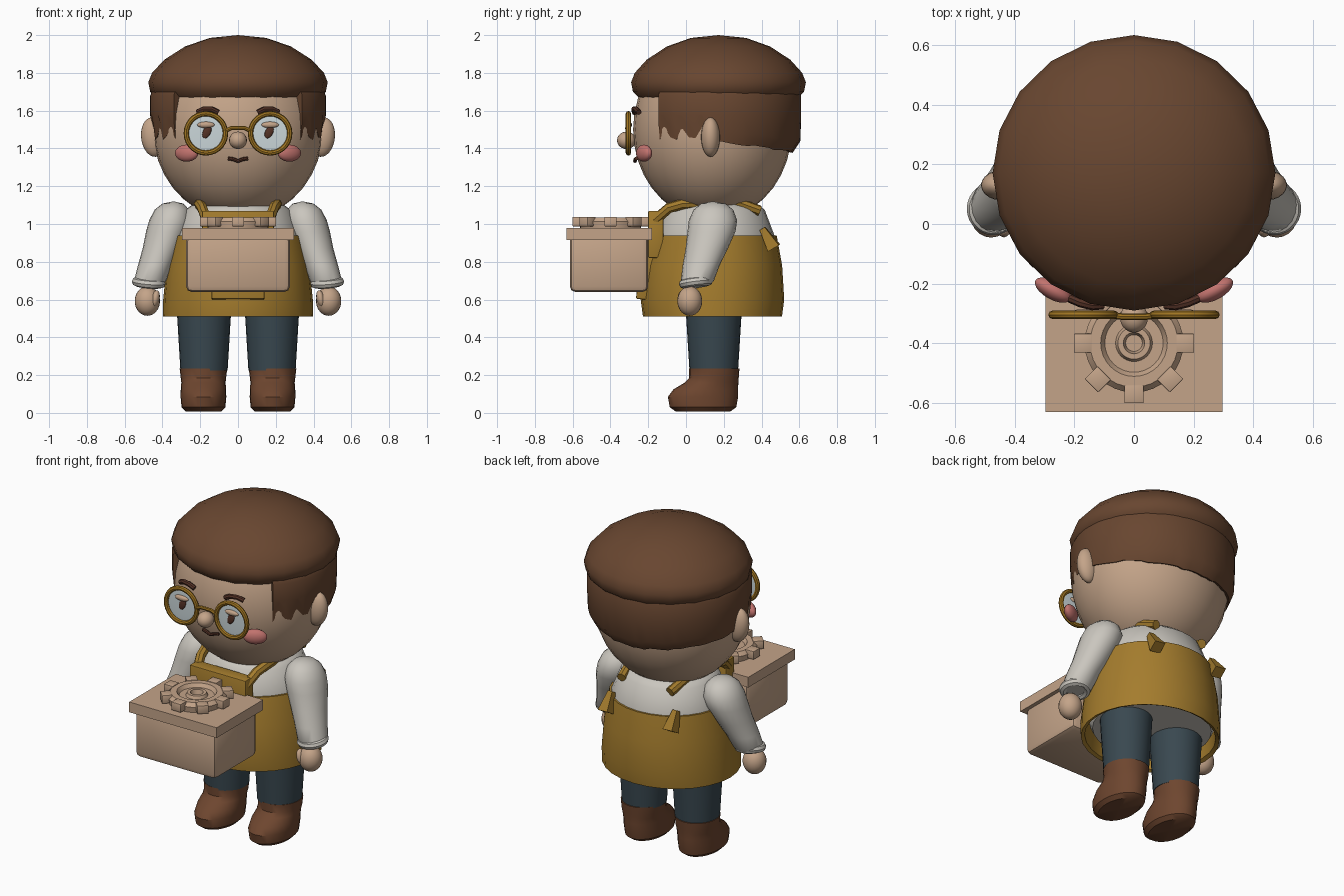
import bpy, bmesh, math, random
from mathutils import Vector, Euler

if "Cube" in bpy.data.objects:
    bpy.data.objects.remove(bpy.data.objects["Cube"])

random.seed(4)


def mat(name, r, g, b):
    m = bpy.data.materials.new(name)
    m.diffuse_color = [((c / 255 + 0.055) / 1.055) ** 2.4 for c in (r, g, b)] + [1]
    m.use_nodes = True
    m.node_tree.nodes["Principled BSDF"].inputs["Base Color"].default_value = m.diffuse_color
    return m


SKIN = mat("warm_tan", 196, 164, 137)
BROWN = mat("hair_brown", 104, 70, 48)
DARK = mat("dark_brown", 84, 50, 38)
BOOT = mat("boot_brown", 110, 70, 47)
APRON = mat("mustard", 164, 124, 45)
GOLD = mat("frame_gold", 160, 117, 34)
SHIRT = mat("off_white", 202, 198, 190)
JEAN = mat("slate_blue", 57, 72, 80)
PINK = mat("cheek_pink", 194, 115, 110)
LENS = mat("pale_glass", 203, 215, 218)


def finish(name, bm, material):
    bmesh.ops.remove_doubles(bm, verts=bm.verts, dist=0.0005)
    bmesh.ops.recalc_face_normals(bm, faces=bm.faces)
    me = bpy.data.meshes.new(name)
    bm.to_mesh(me)
    bm.free()
    me.materials.append(material)
    ob = bpy.data.objects.new(name, me)
    bpy.context.collection.objects.link(ob)
    return ob


def loft(name, rings, material, n=24):
    """Skin horizontal ellipses given as (cx, cy, z, rx, ry)."""
    bm = bmesh.new()
    loops = []
    for cx, cy, z, rx, ry in rings:
        angles = [math.tau * i / n for i in range(n)]
        loops.append([bm.verts.new((cx + rx * math.sin(a), cy + ry * math.cos(a), z)) for a in angles])
    for a, b in zip(loops, loops[1:]):
        for i in range(n):
            j = (i + 1) % n
            bm.faces.new((a[i], a[j], b[j], b[i]))
    return finish(name, bm, material)


def ball(name, loc, radii, material, rot=(0, 0, 0), n=20):
    bm = bmesh.new()
    bmesh.ops.create_uvsphere(bm, u_segments=n, v_segments=n * 2 // 3, radius=1)
    ob = finish(name, bm, material)
    ob.location, ob.scale, ob.rotation_euler = loc, radii, rot
    return ob


def box(name, lo, hi, material, bevel=0.0, rot=(0, 0, 0)):
    bm = bmesh.new()
    bmesh.ops.create_cube(bm, size=1)
    size = Vector(hi) - Vector(lo)
    bmesh.ops.scale(bm, vec=size, verts=bm.verts)
    if bevel:
        bmesh.ops.bevel(bm, geom=bm.edges[:], offset=bevel, segments=2, profile=0.5, affect='EDGES')
    ob = finish(name, bm, material)
    ob.location = (Vector(lo) + Vector(hi)) / 2
    ob.rotation_euler = rot
    return ob


def tube(name, points, radius, material):
    cu = bpy.data.curves.new(name, 'CURVE')
    cu.dimensions = '3D'
    cu.bevel_depth, cu.bevel_resolution, cu.use_fill_caps = radius, 2, True
    sp = cu.splines.new('POLY')
    sp.points.add(len(points) - 1)
    for p, c in zip(sp.points, points):
        p.co = (*c, 1)
    cu.materials.append(material)
    ob = bpy.data.objects.new(name, cu)
    bpy.context.collection.objects.link(ob)
    bpy.ops.object.select_all(action='DESELECT')
    bpy.context.view_layer.objects.active = ob
    ob.select_set(True)
    bpy.ops.object.convert(target='MESH')


def torus(name, loc, major, minor, material, rot=(0, 0, 0)):
    bpy.ops.mesh.primitive_torus_add(location=loc, rotation=rot, major_radius=major, minor_radius=minor,
                                     major_segments=28, minor_segments=8)
    ob = bpy.context.object
    ob.name = name
    ob.data.materials.append(material)


# Head and cap
ball("head", (0, 0.14, 1.50), (0.45, 0.42, 0.48), SKIN, n=28)
cap = [(0, 2.0), (.15, 1.985), (.28, 1.94), (.39, 1.87), (.455, 1.80), (.475, 1.75), (.465, 1.70), (.43, 1.665), (0, 1.665)]
loft("cap", [(0, .172, z, r, r * .974) for r, z in cap], BROWN, 20)

# Hair shell around the sides and back, with a ragged lower edge
bm = bmesh.new()
strips = []
N = 56
for i in range(N + 1):
    a = math.radians(47 + 266 * i / N)
    back = max(0, -math.cos(a))
    low = 1.44 - 0.06 * back + random.uniform(-.006, .006)
    if math.cos(a) > 0.1:
        low += (0.01, 0.07, 0.02)[min(i, N - i) % 3]
    k = 0.975 - 0.075 * back
    prof = [(.98, 1.70), (1, 1.68), (1, 1.58), (.99, low + .06), (k, low), (.80, low + .02), (.80, 1.70)]
    strips.append([bm.verts.new((.465 * r * math.sin(a), .16 - .45 * r * math.cos(a), z)) for r, z in prof])
for a, b in zip(strips, strips[1:]):
    for i in range(7):
        j = (i + 1) % 7
        bm.faces.new((a[i], a[j], b[j], b[i]))
bm.faces.new(strips[0])
bm.faces.new(strips[-1])
finish("hair", bm, BROWN)

# Face
ball("nose", (0, -.315, 1.443), (.047, .05, .046), SKIN)
tube("mouth", [(-.052, -.262, 1.347), (-.025, -.268, 1.343), (0, -.27, 1.333), (.025, -.268, 1.343), (.052, -.262, 1.347)], .010, DARK)
tube("glasses_bridge", [(-.07, -.307, 1.49), (-.035, -.312, 1.508), (.035, -.312, 1.508), (.07, -.307, 1.49)], .011, GOLD)

# Torso
shirt = [(0, 1.11), (.23, 1.11), (.28, 1.075), (.335, .94), (.36, .60), (.34, .56), (0, .56)]
loft("shirt", [(0, .155, z, r, r * .935) for r, z in shirt], SHIRT, 28)
loft("apron_skirt", [(0, .14, .52, .375, .35), (0, .14, .51, .398, .368), (0, .14, .60, .396, .380),
                     (0, .147, .78, .378, .362), (0, .155, .94, .347, .325), (0, .155, .94, .325, .305),
                     (0, .14, .52, .375, .35)], APRON, 28)
box("apron_bib", (-.19, -.20, .82), (.19, -.12, 1.07), APRON, .006)
box("apron_pocket", (-.14, -.25, .60), (.14, -.17, .89), APRON, .006, (math.radians(-6), 0, 0))

# Paired parts
for s, side in ((-1, "left"), (1, "right")):
    ball(side + "_ear", (s * .447, .13, 1.46), (.066, .05, .105), SKIN, (0, s * .12, 0))
    ball(side + "_cheek", (s * .272, -.222, 1.375), (.068, .032, .045), PINK, (0, 0, s * .5))
    tube(side + "_brow", [(s * .105, -.272, 1.59), (s * .14, -.275, 1.608), (s * .18, -.265, 1.608), (s * .215, -.25, 1.592)],
         .015, DARK)
    torus(side + "_glasses_rim", (s * .17, -.305, 1.48), .104, .014, GOLD, (math.pi / 2, 0, 0))
    ball(side + "_lens", (s * .17, -.30, 1.48), (.102, .004, .102), LENS, n=24)
    ball(side + "_eye", (s * .165, -.304, 1.487), (.021, .008, .036), DARK, (0, .45, 0), 12)
    ball(side + "_eyelid", (s * .17, -.302, 1.525), (.047, .016, .017), SKIN, n=12)

    # Sleeve, cuff and hand
    arm = [(.34, .14, 1.12, 0, 0), (.345, .145, 1.108, .055, .065), (.35, .145, 1.075, .092, .105),
           (.358, .143, 1.02, .112, .128), (.375, .135, .96, .112, .127), (.405, .11, .87, .100, .112),
           (.44, .08, .78, .090, .098), (.465, .06, .70, .085, .088), (.468, .055, .675, .07, .07), (.47, .05, .675, 0, 0)]
    loft(side + "_sleeve", [(s * x, y, z, a, b) for x, y, z, a, b in arm], SHIRT, 20)
    torus(side + "_cuff", (s * .472, .052, .69), .066, .024, SHIRT, (.12, s * -.08, 0))
    ball(side + "_hand", (s * .48, .02, .592), (.067, .066, .078), SKIN)
    ball(side + "_thumb", (s * .437, -.015, .605), (.022, .03, .045), SKIN, (0, s * -.2, 0), 12)

    # Apron straps and back ties
    tube(side + "_strap", [(s * .165, -.165, 1.02), (s * .19, -.09, 1.085), (s * .205, -.02, 1.105), (s * .205, .1, 1.11),
                           (s * .185, .28, 1.11), (s * .165, .39, 1.07)], .028, APRON)
    bm = bmesh.new()
    bmesh.ops.create_cone(bm, cap_ends=True, segments=4, radius1=.048, radius2=.022, depth=.12)
    tie = finish(side + "_back_tie", bm, APRON)
    tie.location, tie.rotation_euler = (s * .22, .435, .925), (.45, -.3, .6)

    # Trouser leg and boot
    leg = [(0, .64), (.148, .64), (.142, .51), (.125, .225), (0, .225)]
    loft(side + "_trouser_leg", [(s * .18, .147, z, r, r * 1.03) for r, z in leg], JEAN, 24)
    boot = [(.09, .008, 0, 0), (.09, .008, .095, .145), (.09, .03, .116, .176), (.09, .085, .121, .186),
            (.105, .125, .12, .171), (.135, .16, .117, .142), (.148, .185, .120, .131),
            (.15, .235, .126, .133), (.15, .235, 0, 0)]
    loft(side + "_boot", [(s * .183, y, z, a, b) for y, z, a, b in boot], BOOT, 24)

# Carried crate with an overhanging lid
box("crate_body", (-.275, -.615, .64), (.275, -.20, .94), SKIN, .03)
box("crate_lid", (-.297, -.632, .915), (.297, -.18, .978), SKIN)

# Cog lying on the lid
cog = [(0, 1.0), (.028, 1.0), (.036, 1.03), (.054, 1.03), (.062, 1.012), (.098, 1.012), (.112, 1.034),
       (.148, 1.034), (.166, 1.012), (.16, .975), (0, .975)]
loft("cog_wheel", [(0, -.40, z, r, r) for r, z in cog], SKIN, 32)
for i in range(8):
    a = math.tau * i / 8
    tooth = box("cog_tooth_%d" % i, (-.03, -.032, .988), (.03, .032, 1.038), SKIN, .003, (0, 0, a))
    tooth.location = (.172 * math.cos(a), -.40 + .172 * math.sin(a), 1.013)

# Smooth shading with sharp creases
bpy.ops.object.select_all(action='SELECT')
bpy.context.view_layer.objects.active = bpy.data.objects["head"]
bpy.ops.object.shade_smooth_by_angle(angle=math.radians(38))
